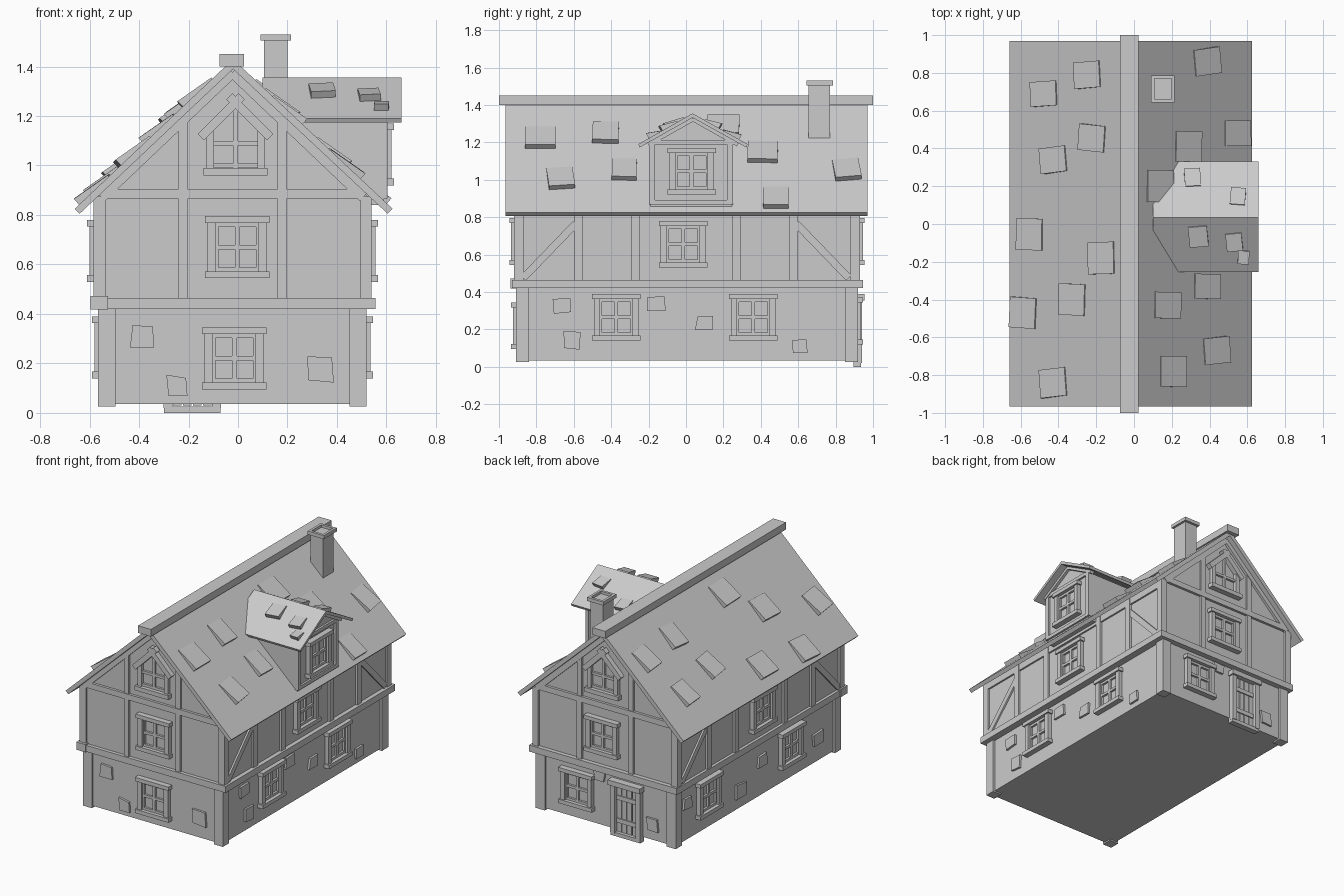
import bpy, bmesh, math, random
from mathutils import Vector, Matrix

random.seed(4)
cube = bpy.data.objects.get("Cube")
if cube:
    bpy.data.objects.remove(cube, do_unlink=True)

grey = bpy.data.materials.new("plain grey")
grey.use_nodes = True
grey.diffuse_color = (0.6, 0.6, 0.6, 1)
grey.node_tree.nodes["Principled BSDF"].inputs["Base Color"].default_value = (0.6, 0.6, 0.6, 1)

X, Y, Z = Vector((1, 0, 0)), Vector((0, 1, 0)), Vector((0, 0, 1))


def finish(name, bm):
    bmesh.ops.recalc_face_normals(bm, faces=bm.faces)
    mesh = bpy.data.meshes.new(name)
    bm.to_mesh(mesh)
    bm.free()
    mesh.materials.append(grey)
    obj = bpy.data.objects.new(name, mesh)
    bpy.context.collection.objects.link(obj)
    return obj


def prism(name, pts, u, v, n, d0, d1, origin=Vector()):
    """Outline in the u, v plane pushed along n from d0 to d1."""
    bm = bmesh.new()
    verts = [bm.verts.new(origin + u * a + v * b + n * d0) for a, b in pts]
    face = bm.faces.new(verts)
    new = bmesh.ops.extrude_face_region(bm, geom=[face])["geom"]
    moved = [g for g in new if isinstance(g, bmesh.types.BMVert)]
    bmesh.ops.translate(bm, verts=moved, vec=n * (d1 - d0))
    return finish(name, bm)


def rect(a0, a1, b0, b1):
    return [(a0, b0), (a1, b0), (a1, b1), (a0, b1)]


def box(name, x0, x1, y0, y1, z0, z1):
    return prism(name, rect(x0, x1, y0, y1), X, Y, Z, z0, z1)


# Each wall: horizontal axis, outward axis, lower and upper face depth
WALLS = {"front": (X, -Y, 0.895, 0.905), "back": (X, Y, 0.905, 0.915),
         "right": (Y, X, 0.505, 0.525), "left": (Y, -X, 0.55, 0.57),
         "dormer": (Y, X, 0.59, 0.59)}


def plate(name, wall, pts, depth, upper=True):
    u, n, low, up = WALLS[wall]
    base = up if upper else low
    return prism(f"{wall}_{name}", pts, u, Z, n, base - 0.01, base + depth)


def beam(name, wall, p, q, width, depth, upper=True):
    p, q = Vector(p), Vector(q)
    side = (q - p).normalized().orthogonal() * width / 2
    plate(name, wall, [p + side, q + side, q - side, p - side], depth, upper)


def window(wall, c, z0, upper):
    z1 = z0 + 0.25
    for name, z in (("sill", z0), ("lintel", z1 - 0.027)):
        plate("window_" + name, wall, rect(c - .13, c + .13, z, z + .027), .04, upper)
    for s in (-1, 1):
        beam("window_jamb", wall, (c + s * .103, z0 + .02), (c + s * .103, z1 - .02), .034, .03, upper)
        beam("window_inner_frame", wall, (c + s * .083, z0 + .02), (c + s * .083, z1 - .02), .014, .015, upper)
    beam("window_mullion", wall, (c, z0 + .02), (c, z1 - .02), .02, .015, upper)
    for z in (z0 + .034, z0 + .125, z1 - .034):
        beam("window_bar", wall, (c - .09, z), (c + .09, z), .018, .015, upper)


def stone(wall, c, z, w, h):
    j = lambda: random.uniform(-.008, .008)
    pts = [(a + j(), b + j()) for a, b in rect(c - w / 2, c + w / 2, z - h / 2, z + h / 2)]
    plate("wall_stone", wall, pts, .015, False)


# Wall bodies and floor beam
box("ground_floor", -.55, .505, -.895, .905, .035, .43)
gable = [(-.57, .44), (.525, .44), (.525, .875), (-.0225, 1.395), (-.57, .875)]
prism("upper_floor", gable, X, Z, Y, -.905, .915)
box("floor_beam", -.59, .555, -.93, .945, .42, .465)
box("beam_corner_block", -.597, -.525, -.937, -.86, .418, .472)

# Corner posts
for x0, x1, ux0, ux1 in ((-.565, -.495, -.585, -.535), (.45, .52, .495, .54)):
    for y0, y1, uy0, uy1 in ((-.91, -.84, -.92, -.87), (.85, .92, .88, .93)):
        box("lower_corner_post", x0, x1, y0, y1, .025, .43)
        box("upper_corner_post", ux0, ux1, uy0, uy1, .45, .875)

# Gable ends: timber frame, square window and peaked attic window
for wall in ("front", "back"):
    plate("tie_beam", wall, rect(-.54, .5, .865, .905), .018)
    c = -.0225
    for s in (-1, 1):
        beam("rafter", wall, (c + s * .53, .873), (c, 1.377), .045, .018)
        beam("post", wall, (c + s * .2, .46), (c + s * .2, .87), .037, .015)
        beam("attic_post", wall, (c + s * .2, .9), (c + s * .2, 1.18), .037, .013)
        beam("attic_window_jamb", wall, (-.01 + s * .103, .98), (-.01 + s * .103, 1.14), .03, .025)
        beam("attic_window_hood", wall, (-.01 + s * .14, 1.115), (-.01 - s * .025, 1.28), .036, .035)
    plate("attic_window_sill", wall, rect(-.14, .12, .96, .99), .04)
    beam("attic_window_mullion", wall, (-.01, .98), (-.01, 1.25), .02, .015)
    for z in (1, 1.09):
        beam("attic_window_bar", wall, (-.1, z), (.08, z), .018, .015)
    window(wall, -.003, .545, True)
window("front", -.015, .095, False)
window("back", .2, .12, False)

# Long sides: posts, braces and windows
for wall in ("left", "right"):
    for s in (-1, 1):
        for y in (.27, .575):
            beam("post", wall, (s * y, .46), (s * y, .87), .045, .015)
        beam("brace", wall, (s * .87, .475), (s * .59, .765), .04, .012)
    plate("top_plate", wall, rect(-.9, .91, .82, .87), .012)
    window(wall, -.015, .53, True)
for wall, spots in (("right", (-.373, .36)), ("left", (-.36, .55))):
    for y in spots:
        window(wall, y, .14, False)

# Loose stones in the ground floor walls
for args in (("front", -.385, .31, .095, .08), ("front", -.245, .11, .08, .075),
             ("front", .33, .175, .105, .095), ("right", -.665, .33, .095, .08),
             ("right", -.615, .14, .09, .09), ("right", -.16, .34, .1, .08),
             ("right", .1, .235, .09, .08), ("right", .61, .11, .075, .065),
             ("back", .03, .38, .08, .06), ("back", -.38, .14, .08, .08),
             ("left", .78, .29, .08, .07), ("left", .19, .16, .11, .09),
             ("left", -.05, .28, .09, .08), ("left", -.66, .2, .1, .08)):
    stone(*args)

# Back door
plate("doorstep", "back", rect(-.3, -.07, 0, .026), .03, False)
for i in range(4):
    beam("door_plank", "back", (-.245 + i * .04, .03), (-.245 + i * .04, .355), .034, .014, False)
for x in (-.283, -.087):
    beam("door_jamb", "back", (x, .02), (x, .36), .035, .035, False)
for z in (.11, .27):
    beam("door_strap", "back", (-.26, z), (-.11, z), .03, .022, False)
plate("door_lintel", "back", rect(-.31, -.06, .355, .39), .05, False)

# Main roof and ridge
roof = [(-.66, .825), (-.02, 1.43), (.625, .825), (.605, .805), (-.02, 1.39), (-.64, .805)]
prism("main_roof", roof, X, Z, Y, -.965, .97)
box("ridge_beam", -.075, .025, -1, 1, 1.4, 1.45)

# Dormer
prism("dormer_body", [(-.19, .84), (.245, .84), (.245, 1.2), (.0275, 1.33), (-.19, 1.2)], Y, Z, X, .15, .59)
hood = [(-.255, 1.19), (.035, 1.355), (.33, 1.19), (.322, 1.173), (.035, 1.332), (-.247, 1.173)]
prism("dormer_roof", hood, Y, Z, X, .1, .66)
for y in (-.18, .235):
    beam("post", "dormer", (y, .87), (y, 1.2), .03, .015)
for z in (.88, 1.2):
    beam("rail", "dormer", (-.195, z), (.25, z), .025, .014)
for s in (-1, 1):
    beam("gable_trim", "dormer", (.0375 + s * .24, 1.19), (.0375, 1.325), .025, .02)
window("dormer", .03, .92, True)


def tile(origin, down, across, w, length):
    """Wedge shingle with its lower edge lifted off the slope."""
    turn = Matrix.Rotation(random.uniform(-.12, .12), 3, down.cross(across))
    down, across = turn @ down, turn @ across
    n = down.cross(across).normalized()
    n = n if n.z > 0 else -n
    k = length / 2
    wedge = [(-k, -.008), (k, -.008), (k, .03), (-k, .006)]
    prism("roof_tile", wedge, down, n, across, -w / 2, w / 2, origin)


# Raised shingles on the main slopes
for x, y in ((.38, .86), (.54, .48), (.28, .41), (.13, .2), (.17, -.43), (.38, -.33), (.43, -.67),
             (.2, -.78), (-.47, .69), (-.24, .79), (-.215, .455), (-.42, .34), (-.545, -.055),
             (-.165, -.18), (-.32, -.4), (-.58, -.47), (-.42, -.84)):
    s = math.copysign(1, x)
    z = 1.43 - abs(x + .02) * .942
    tile(Vector((x, y, z)), Vector((s, 0, -.942)).normalized(), Y, random.uniform(.13, .17), .165)

# Raised shingles on the dormer
for x, y, size in ((.31, .24, .085), (.55, .14, .08), (.34, -.06, .1), (.53, -.09, .085), (.58, -.17, .06)):
    s = math.copysign(1, y - .035)
    z = 1.355 - abs(y - .035) * .565
    tile(Vector((x, y, z)), Vector((0, s, -.565)).normalized(), X, size, size * 1.1)

# Chimney with a hollow cap
box("chimney_shaft", .105, .2, .655, .77, 1.15, 1.51)
cap = box("chimney_cap", .09, .215, .643, .787, 1.505, 1.53)
bm = bmesh.new()
bm.from_mesh(cap.data)
top = max(bm.faces, key=lambda f: f.calc_center_median().z)
bmesh.ops.inset_individual(bm, faces=[top], thickness=.025)
rim = bmesh.ops.extrude_face_region(bm, geom=[top])["geom"]
bmesh.ops.delete(bm, geom=[top], context="FACES_ONLY")
bmesh.ops.translate(bm, verts=[g for g in rim if isinstance(g, bmesh.types.BMVert)], vec=(0, 0, -.018))
bm.to_mesh(cap.data)
bm.free()
